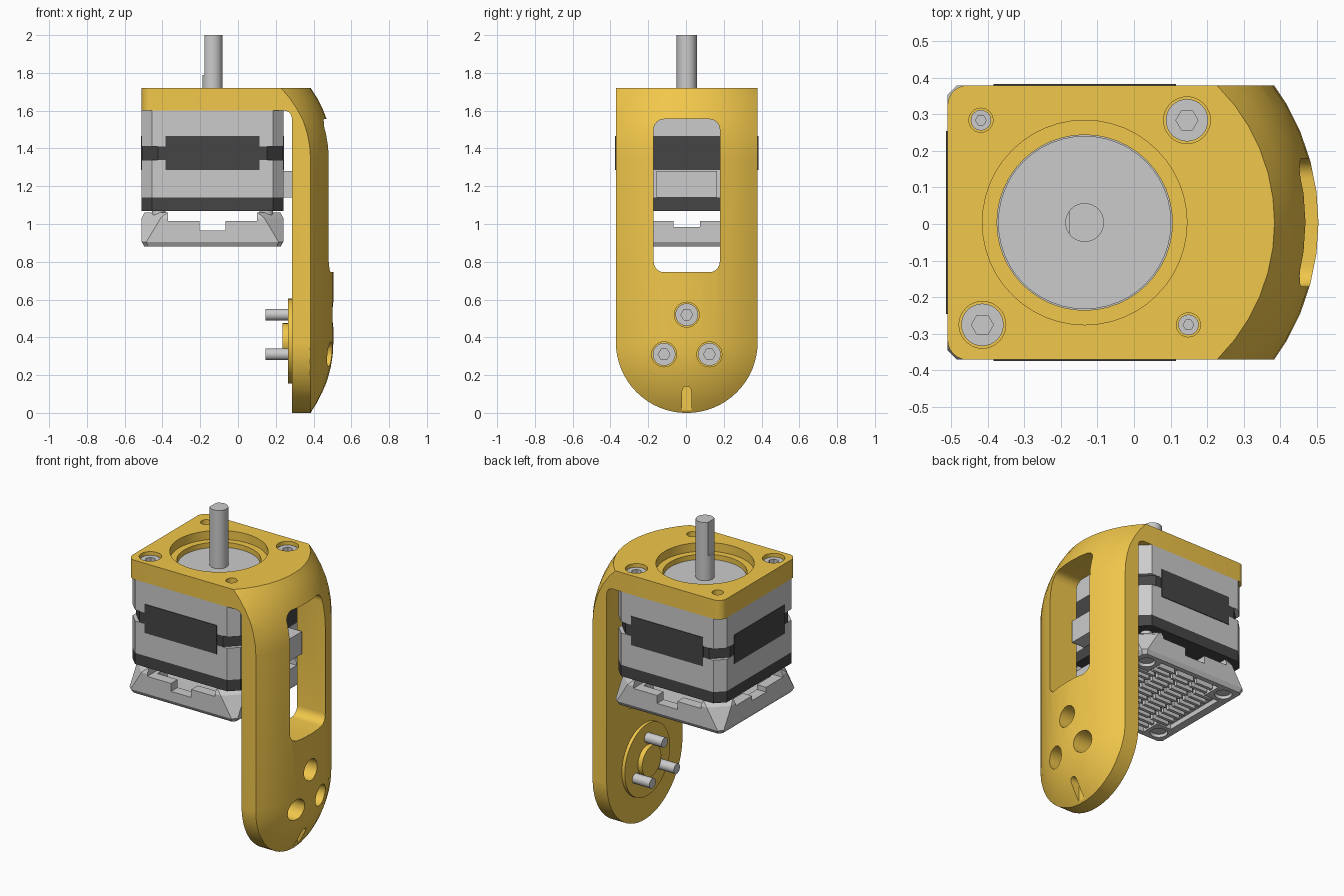
import bpy, bmesh
from math import sin, cos, pi, radians

if "Cube" in bpy.data.objects:
    bpy.data.objects.remove(bpy.data.objects["Cube"])

CX, CY = -0.135, 0.004          # motor axis
AZ = 0.38                       # centre height of the arm's pivot


def material(name, rgb):
    m = bpy.data.materials.new(name)
    m.diffuse_color = (*rgb, 1)
    m.use_nodes = True
    m.node_tree.nodes["Principled BSDF"].inputs["Base Color"].default_value = m.diffuse_color
    return m


GOLD = material("gold", (0.88, 0.57, 0.07))
DARK = material("dark", (0.06, 0.06, 0.06))


def loft(name, rings, mat=None):
    """Closed solid through equal-length rings of 3D points."""
    bm = bmesh.new()
    loops = [[bm.verts.new(p) for p in ring] for ring in rings]
    n = len(loops[0])
    for a, b in zip(loops, loops[1:]):
        for i in range(n):
            j = (i + 1) % n
            bm.faces.new((a[i], a[j], b[j], b[i]))
    bm.faces.new(loops[0][::-1])
    bm.faces.new(loops[-1])
    bmesh.ops.recalc_face_normals(bm, faces=bm.faces)
    me = bpy.data.meshes.new(name)
    bm.to_mesh(me)
    bm.free()
    ob = bpy.data.objects.new(name, me)
    bpy.context.collection.objects.link(ob)
    if mat:
        me.materials.append(mat)
    return ob


def prism(name, pts, axis, a, b, mat=None):
    place = {"x": lambda u, v, w: (w, u, v),
             "y": lambda u, v, w: (u, w, v),
             "z": lambda u, v, w: (u, v, w)}[axis]
    return loft(name, [[place(u, v, w) for u, v in pts] for w in (a, b)], mat)


def arc(u, v, r, a0, a1, n):
    return [(u + r * cos(radians(a0 + (a1 - a0) * i / n)),
             v + r * sin(radians(a0 + (a1 - a0) * i / n))) for i in range(n + 1)]


def cyl(name, u, v, r, axis, a, b, mat=None, n=32):
    return prism(name, arc(u, v, r, 0, 360, n)[:-1], axis, a, b, mat)


def box(name, x0, x1, y0, y1, z0, z1, mat=None):
    return prism(name, [(x0, y0), (x1, y0), (x1, y1), (x0, y1)], "z", z0, z1, mat)


def round_rect(u0, u1, v0, v1, r):
    return (arc(u1 - r, v0 + r, r, -90, 0, 6) + arc(u1 - r, v1 - r, r, 0, 90, 6)
            + arc(u0 + r, v1 - r, r, 90, 180, 6) + arc(u0 + r, v0 + r, r, 180, 270, 6))


def octagon(h, c):
    pts = [(h, c - h), (h, h - c), (h - c, h), (c - h, h),
           (-h, h - c), (-h, c - h), (c - h, -h), (h - c, -h)]
    return [(CX + u, CY + v) for u, v in pts]


def boolean(ob, tool, op="DIFFERENCE"):
    m = ob.modifiers.new("cut", "BOOLEAN")
    m.operation, m.object, m.solver = op, tool, "EXACT"
    bpy.context.view_layer.objects.active = ob
    bpy.ops.object.modifier_apply(modifier=m.name)
    bpy.data.objects.remove(tool)


# Bracket: L profile trimmed by a capsule, a round-ended outline and rounded corners
prof = ([(-0.51, 1.72), (-0.51, 1.6)] + arc(0.245, 1.56, 0.04, 90, 0, 6)
        + [(0.285, -0.02), (0.53, -0.02), (0.53, 1.72)])
bracket = prism("bracket", prof, "y", CY - 0.375, CY + 0.375, GOLD)
R, SEG = 0.646, 48
rings = []
for z, angles in ((0.375, range(-60, 1, 6)), (1.345, range(0, 61, 6))):
    for a in angles:
        r, h = R * cos(radians(a)), z + R * sin(radians(a))
        rings.append([(-0.141 + r * cos(2 * pi * i / SEG),
                       CY + r * sin(2 * pi * i / SEG), h) for i in range(SEG)])
boolean(bracket, loft("capsule", rings), "INTERSECT")
outline = arc(CY, 0.375, 0.3755, 180, 360, 32) + [(CY + 0.3755, 1.8), (CY - 0.3755, 1.8)]
boolean(bracket, prism("outline", outline, "x", -0.6, 0.6), "INTERSECT")
boolean(bracket, prism("corners", round_rect(-0.5105, 0.7, CY - 0.376, CY + 0.376, 0.055),
                       "z", -0.1, 1.9), "INTERSECT")

# Bracket openings: arm window, pointer groove, motor pilot bore
boolean(bracket, prism("window", round_rect(CY - 0.175, CY + 0.175, 0.745, 1.555, 0.055),
                       "x", 0.2, 0.6))
groove = arc(CY, 0.117, 0.024, 0, 180, 8) + [(CY - 0.024, -0.1), (CY + 0.024, -0.1)]
boolean(bracket, prism("groove", groove, "x", 0.392, 0.6))
boolean(bracket, cyl("bore", CX, CY, 0.24, "z", 1.5, 1.8, n=48))
boolean(bracket, cyl("bore_step", CX, CY, 0.28, "z", 1.665, 1.8, n=48))

# Pivot boss on the inside of the arm
cyl("pivot_disc", CY, AZ, 0.225, "x", 0.265, 0.29, GOLD, 48)
cyl("pivot_hub", CY, AZ, 0.095, "x", 0.235, 0.27, GOLD)


def screw(name, u, v, axis, tip, h0, h1, head_r, shaft_r):
    head = cyl(name + "_head", u, v, head_r, axis, h0, h1)
    boolean(head, cyl("hex", u, v, head_r * 0.52, axis, h1 - 0.03, h1 + 0.1, n=6))
    cyl(name + "_shaft", u, v, shaft_r, axis, tip, h0 + 0.005, n=20)


# Arm screws in deep counterbores
for y, z in ((0, 0.52), (-0.12, 0.31), (0.12, 0.31)):
    boolean(bracket, cyl("hole", CY + y, z, 0.066, "x", 0.32, 0.6))
    screw("arm_screw", CY + y, z, "x", 0.145, 0.31, 0.365, 0.06, 0.031)

# Plate screws: two with large heads, two small set screws
for s in (1, -1):
    x, y = CX + 0.28 * s, CY + 0.28 * s
    boolean(bracket, cyl("hole", x, y, 0.064, "z", 1.64, 1.8))
    screw("plate_screw", x, y, "z", 1.58, 1.635, 1.7, 0.058, 0.03)
    x = CX - 0.284 * s
    boolean(bracket, cyl("hole", x, y, 0.033, "z", 1.62, 1.8))
    screw("small_screw", x, y, "z", 1.58, 1.61, 1.69, 0.028, 0.02)

# Motor body: grey end caps, dark bands
H = 0.375
prism("motor_upper", octagon(H, 0.055), "z", 1.41, 1.6)
prism("motor_lower", octagon(H, 0.055), "z", 1.14, 1.34)
prism("motor_band", octagon(H - 0.001, 0.085), "z", 1.335, 1.415, DARK)
prism("motor_base", octagon(H, 0.055), "z", 1.07, 1.14, DARK)
for s in (1, -1):
    y, x = CY + s * H, CX + s * H
    box("motor_label", CX - 0.25, CX + 0.25, y - 0.004, y + 0.004, 1.285, 1.465, DARK)
    box("motor_label", x - 0.004, x + 0.004, CY - 0.25, CY + 0.25, 1.285, 1.465, DARK)
box("connector", 0.22, 0.33, CY - 0.16, CY + 0.16, 1.14, 1.28)

# Motor pilot and D-cut shaft
cyl("motor_pilot", CX, CY, 0.237, "z", 1.59, 1.635, n=48)
shaft = cyl("shaft", CX, CY, 0.053, "z", 1.6, 2.0)
boolean(shaft, box("flat", -0.3, -0.178, -0.1, 0.1, 1.79, 2.1))

# Driver cover under the motor: corner posts, low notched walls, finned underside
cover = loft("driver_cover", [[(x, y, z) for x, y in octagon(h, c)] for z, h, c in
             ((0.88, 0.36, 0.02), (0.905, H, 0.025), (1.03, H, 0.1), (1.06, H - 0.015, 0.12))])


def cut(x, y, z0, z1, dx=0.0, dy=0.0):
    boolean(cover, box("cut", CX + dx - x, CX + dx + x, CY + dy - y, CY + dy + y, z0, z1))


cut(0.235, 0.5, 1.015, 1.2)
cut(0.5, 0.235, 1.015, 1.2)
cut(0.07, 0.5, 0.965, 1.2)
cut(0.5, 0.07, 0.985, 1.2)
cut(0.31, 0.21, 0.95, 1.2)
cut(0.21, 0.31, 0.95, 1.2)
cut(0.31, 0.21, 0.7, 0.91)
cut(0.21, 0.33, 0.7, 0.91)
for row in range(13):
    y = CY + (row - 6) * 0.047
    count = 4 if abs(row - 6) < 5 else 3
    for k in range(count):
        x = CX + (k - (count - 1) / 2) * 0.14
        box("cooling_fin", x - 0.058, x + 0.058, y - 0.01, y + 0.01, 0.88, 0.915)
for sx in (1, -1):
    for sy in (1, -1):
        x, y = CX + sx * 0.285, CY + sy * 0.285
        boolean(cover, cyl("hole", x, y, 0.05, "z", 0.8, 0.92, n=20))
        cyl("standoff", x, y, 0.035, "z", 0.9, 1.08, n=20)
        cyl("cover_screw", x, y, 0.042, "z", 0.895, 0.93, n=20)

# Smooth round surfaces, keep edges sharp
bpy.ops.object.select_all(action="SELECT")
bpy.ops.object.shade_smooth_by_angle(angle=radians(22))
